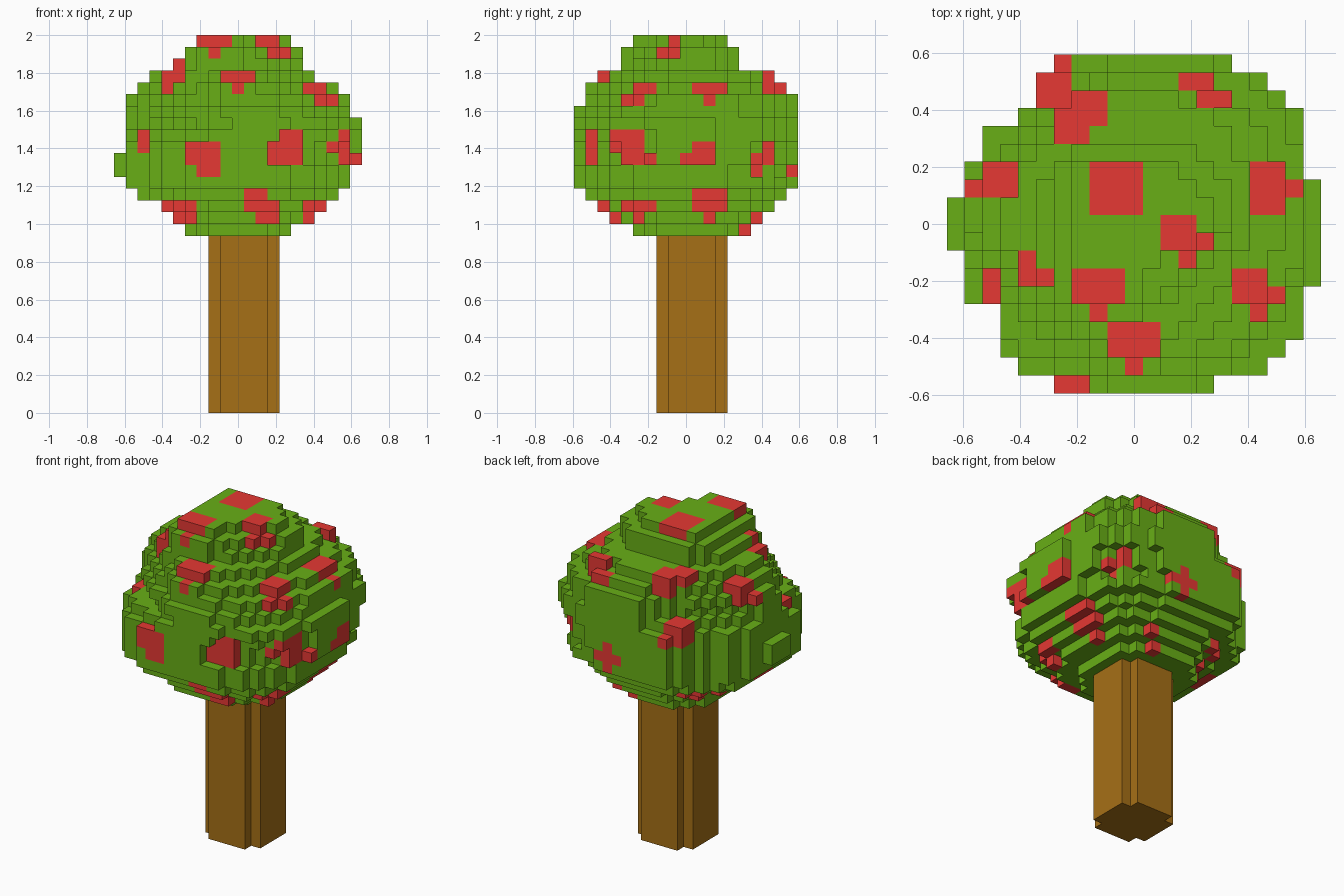
import bpy
import bmesh
from itertools import product
from mathutils import Vector

default_cube = bpy.data.objects.get("Cube")
if default_cube:
    bpy.data.objects.remove(default_cube, do_unlink=True)

CELL = 1 / 16
ORIGIN = Vector((-0.65625, -0.59375, 0))


def make_material(name, colour):
    material = bpy.data.materials.new(name)
    material.use_nodes = True
    material.diffuse_color = (*colour, 1)
    shader = material.node_tree.nodes["Principled BSDF"]
    shader.inputs["Base Color"].default_value = (*colour, 1)
    shader.inputs["Roughness"].default_value = 0.9
    return material


leaf_green = make_material("leaf green", (0.14, 0.43, 0.008))
fruit_red = make_material("fruit red", (0.79, 0.04, 0.033))
bark_brown = make_material("bark brown", (0.38, 0.16, 0.008))


def add_object(name, bm, material):
    mesh = bpy.data.meshes.new(name)
    bm.to_mesh(mesh)
    bm.free()
    mesh.materials.append(material)
    obj = bpy.data.objects.new(name, mesh)
    bpy.context.collection.objects.link(obj)
    return obj


# Trunk: a square post with a notch along each corner
def build_trunk():
    bm = bmesh.new()
    quarter = [(3, -2), (3, 2), (2, 2)]
    centre = ORIGIN + Vector((11, 10, 0)) * CELL
    ring = []
    for turn in range(4):
        for x, y in quarter:
            for _ in range(turn):
                x, y = -y, x
            ring.append(bm.verts.new(centre + Vector((x, y, 0)) * CELL))
    base = bm.faces.new(ring)
    sides = bmesh.ops.extrude_face_region(bm, geom=[base], use_keep_orig=True)
    top = [v for v in sides["geom"] if isinstance(v, bmesh.types.BMVert)]
    bmesh.ops.translate(bm, verts=top, vec=(0, 0, 15 * CELL))
    bmesh.ops.recalc_face_normals(bm, faces=bm.faces)
    return add_object("trunk", bm, bark_brown)


# Crown: extents of each layer from the bottom up (x start, x end, y start, y end)
LAYERS = [
    (6, 15, 5, 15), (5, 17, 3, 16), (4, 18, 2, 17), (2, 19, 1, 18),
    (1, 20, 0, 19), (0, 20, 0, 19), (0, 21, 0, 19), (1, 21, 0, 19),
    (1, 21, 0, 19), (1, 21, 0, 19), (1, 20, 0, 19), (1, 20, 1, 19),
    (2, 19, 1, 18), (3, 17, 2, 17), (5, 16, 4, 14), (6, 16, 4, 14),
    (7, 15, 5, 13),
]
# Roundness of the layer corners: (-x -y), (+x -y), (-x +y), (+x +y)
CORNERS = (
    [(2.2, 2.2, 2.2, 2.2)] * 3 + [(2.6, 2.7, 2.6, 2.4)] * 3
    + [(3, 1.7, 2.8, 2.3)] * 2
    + [(1.95, 2, 2.2, 3), (1.3, 2.5, 1.5, 2.8), (1.3, 2.2, 1.25, 2.6),
       (1.3, 2, 1.25, 2.5), (1.25, 1.6, 1.35, 2.4), (1.3, 1.5, 1.5, 2.2),
       (3.2, 1.2, 3, 2.5), (6, 0.9, 4, 2.5), (6, 0.6, 6, 2.5)]
)
# Widest outline of the crown, one (x start, x end) pair per row from front to back
OUTLINE = [
    (6, 16), (4, 18), (3, 19), (3, 20), (3, 20), (1, 20), (1, 21), (1, 21),
    (0, 21), (0, 21), (0, 21), (1, 21), (1, 20), (2, 20), (2, 20), (4, 20),
    (5, 19), (5, 18), (6, 17),
]


def crown_cells():
    cells = set()
    layers = zip(LAYERS, CORNERS)
    for level, ((x0, x1, y0, y1), corners) in enumerate(layers, start=15):
        for j in range(y0, y1):
            for i in range(max(x0, OUTLINE[j][0]), min(x1, OUTLINE[j][1])):
                u = (2 * i + 1 - x0 - x1) / (x1 - x0)
                v = (2 * j + 1 - y0 - y1) / (y1 - y0)
                power = corners[(u > 0) + 2 * (v > 0)]
                if abs(u) ** power + abs(v) ** power <= 1:
                    cells.add((i, j, level))
    return cells


# Fruit standing on the crown: inclusive blocks of cells (x, x, y, y, z, z)
UPPER_FRUIT = [
    (7, 9, 5, 6, 31, 31), (8, 8, 4, 4, 30, 30), (8, 10, 10, 12, 31, 31),
    (12, 13, 8, 9, 31, 31), (14, 14, 8, 8, 30, 30), (13, 13, 7, 7, 30, 30),
    (9, 11, 2, 3, 28, 28), (10, 10, 1, 1, 27, 27), (4, 5, 6, 7, 27, 28),
    (5, 5, 6, 6, 29, 29), (16, 17, 5, 6, 27, 27), (18, 18, 5, 5, 26, 26),
    (17, 17, 4, 4, 26, 26), (17, 18, 10, 12, 27, 27), (19, 19, 11, 11, 26, 26),
]
BACK_FRUIT = [
    (13, 14, 17, 17, 25, 27), (14, 15, 16, 16, 27, 28),
    (7, 8, 15, 16, 27, 28), (6, 7, 14, 15, 28, 28),
    (5, 6, 16, 17, 23, 24), (6, 6, 18, 18, 23, 23),
    (2, 3, 11, 12, 26, 27), (1, 1, 11, 11, 26, 26), (2, 2, 10, 10, 26, 26),
]
LOWER_FRUIT = [
    (2, 2, 5, 6, 22, 23), (6, 8, 0, 0, 21, 22), (7, 8, 0, 0, 20, 20),
    (13, 15, 1, 1, 21, 22), (14, 15, 1, 1, 23, 23), (19, 19, 4, 5, 21, 23),
    (19, 19, 3, 3, 23, 23), (18, 18, 3, 3, 22, 22), (20, 20, 6, 6, 21, 21),
    (17, 17, 5, 5, 17, 18), (17, 17, 6, 6, 17, 17), (16, 16, 4, 5, 17, 17),
    (16, 16, 5, 5, 16, 16),
]
# Fruit set into the surface: inclusive patches in the two axes of each side
FRONT = [(4, 6, 17, 17), (5, 6, 16, 16), (11, 12, 17, 18), (12, 13, 16, 17)]
PLUS_X = [
    (9, 11, 21, 21), (10, 11, 22, 22), (16, 16, 21, 22), (15, 15, 20, 21),
    (10, 12, 17, 18), (11, 11, 16, 16), (15, 15, 16, 16), (14, 14, 15, 15),
]
BACK = [(11, 13, 20, 20), (12, 12, 19, 21), (5, 6, 16, 17)]
MINUS_X = [(8, 10, 17, 18)]


def block_cells(blocks):
    return {cell for x0, x1, y0, y1, z0, z1 in blocks
            for cell in product(range(x0, x1 + 1), range(y0, y1 + 1),
                                range(z0, z1 + 1))}


def surface_cells(cells, patches, axis, sign):
    """Outermost cells of the crown along one direction, inside the patches."""
    outer = {}
    for cell in cells:
        key = cell[:axis] + cell[axis + 1:]
        if key not in outer or sign * cell[axis] > sign * outer[key][axis]:
            outer[key] = cell
    return {outer[u, v] for u0, u1, v0, v1 in patches
            for u in range(u0, u1 + 1) for v in range(v0, v1 + 1)
            if (u, v) in outer}


def build_blocks(name, own, solid, material):
    """Skin the cells in own, leaving out faces covered by solid."""
    bm = bmesh.new()
    for cell in sorted(own):
        for axis in range(3):
            for sign in (-1, 1):
                step = [0, 0, 0]
                step[axis] = sign
                if tuple(c + s for c, s in zip(cell, step)) in solid:
                    continue
                corners = []
                for a, b in ((0, 0), (1, 0), (1, 1), (0, 1)):
                    point = Vector(cell)
                    point[axis] += max(sign, 0)
                    point[(axis + 1) % 3] += a
                    point[(axis + 2) % 3] += b
                    corners.append(bm.verts.new(ORIGIN + point * CELL))
                bm.faces.new(corners if sign > 0 else corners[::-1])
    bmesh.ops.remove_doubles(bm, verts=bm.verts, dist=CELL / 100)
    return add_object(name, bm, material)


build_trunk()
fruit = block_cells(UPPER_FRUIT + BACK_FRUIT + LOWER_FRUIT)
crown = crown_cells() | fruit
for patches, axis, sign in ((FRONT, 1, -1), (BACK, 1, 1), (PLUS_X, 0, 1),
                            (MINUS_X, 0, -1)):
    fruit |= surface_cells(crown, patches, axis, sign)
build_blocks("foliage", crown - fruit, crown, leaf_green)
build_blocks("fruit", fruit, crown, fruit_red)
